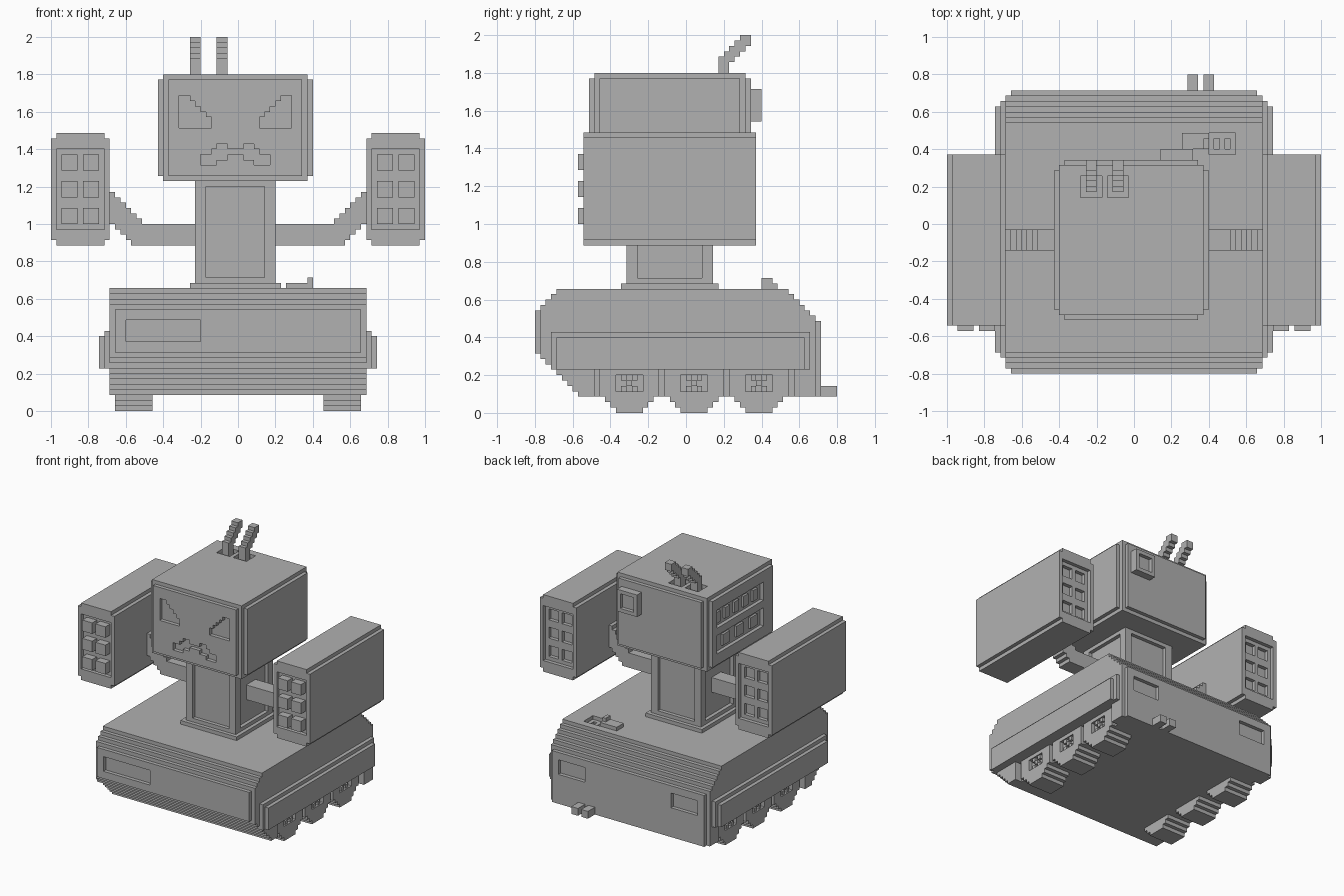
import bpy
import bmesh

U = 1 / 35  # one block of the model

cube = bpy.data.objects.get("Cube")
if cube:
    bpy.data.objects.remove(cube)

grey = bpy.data.materials.new("matte grey")
grey.use_nodes = True
grey.diffuse_color = (0.44, 0.44, 0.44, 1)
grey.node_tree.nodes["Principled BSDF"].inputs["Base Color"].default_value = (0.44, 0.44, 0.44, 1)


def prism(axis, points, a, b):
    """Solid with a flat profile, extruded along x (points y,z) or y (points x,z)."""
    return axis, points, a, b


def box(x0, x1, y0, y1, z0, z1):
    return prism("y", [(x0, z0), (x1, z0), (x1, z1), (x0, z1)], y0, y1)


def flip(solid, centre=0):
    """Mirror a solid in x about a centre."""
    axis, points, a, b = solid
    if axis == "x":
        return axis, points, 2 * centre - b, 2 * centre - a
    return axis, [(2 * centre - x, z) for x, z in points], a, b


def both(solids, centre=0):
    return solids + [flip(s, centre) for s in solids]


def stair(start, end, rise_first):
    """Stepped line of single blocks between two corners."""
    (h, v), n = start, abs(end[0] - start[0])
    dh, dv = (end[0] - h) / n, (end[1] - v) / n
    points = [start]
    for _ in range(round(n)):
        points.append((h, v + dv) if rise_first else (h + dh, v))
        h, v = h + dh, v + dv
        points.append((h, v))
    return points


def make(name, solids):
    bm = bmesh.new()
    for axis, points, a, b in solids:
        ends = []
        for d in (a, b):
            ends.append([bm.verts.new((d * U, p * U, q * U) if axis == "x" else (p * U, d * U, q * U))
                         for p, q in points])
        bm.faces.new(ends[0])
        bm.faces.new(ends[1][::-1])
        for i in range(len(points)):
            j = (i + 1) % len(points)
            bm.faces.new((ends[0][j], ends[0][i], ends[1][i], ends[1][j]))
    bmesh.ops.recalc_face_normals(bm, faces=bm.faces)
    mesh = bpy.data.meshes.new(name)
    bm.to_mesh(mesh)
    bm.free()
    mesh.materials.append(grey)
    obj = bpy.data.objects.new(name, mesh)
    bpy.context.scene.collection.objects.link(obj)
    return obj


def part(name, solids, cuts=()):
    """Build a part and carve its recesses."""
    obj = make(name, solids)
    if cuts:
        cutter = make("cutter", cuts)
        cutter.hide_render = True
        mod = obj.modifiers.new("carve", "BOOLEAN")
        mod.operation, mod.solver, mod.use_self = "DIFFERENCE", "EXACT", True
        mod.object = cutter
        graph = bpy.context.evaluated_depsgraph_get()
        carved = bpy.data.meshes.new_from_object(obj.evaluated_get(graph))
        obj.modifiers.clear()
        obj.data = carved
        bpy.data.objects.remove(cutter)
    return obj


# Hull: stepped side profile with wheel recesses, lamps and a roof hatch
profile = (stair((-20, 3), (-28, 11), True) + stair((-28, 19), (-24, 23), False)
           + stair((19, 23), (25, 17), True) + [(25, 3)])
hull_cuts = both([
    box(23, 25, -29, -27, 10, 20),   # front corners
    box(23, 25, 24, 26, 2, 18),      # back corners
    box(22, 25, -17, 20, 2, 8),      # wheel recess
    box(13, 21, 24, 26, 11, 15),     # tail lamps
]) + [
    box(-21, -7, -29, -27, 13, 17),  # front lamp
    box(14, 19, 13, 17, 22, 24),     # hatch
    box(15, 16, 14, 16, 21, 22.5),
    box(17, 18, 14, 16, 21, 22.5),
]
part("hull", [prism("x", profile, -24, 24)], hull_cuts)
part("hatch_lid", [box(9, 14, 14, 17, 22.5, 24), box(13, 14, 14, 16, 23.5, 25)])
part("tow_hitch", [box(x, x + 2, 24.5, 28, 3, 5) for x in (10, 13)])

# Side skirts
part("side_skirts", both([box(23.5, 25, -25, 23, 8, 15), box(24.5, 26, -24, 22, 8, 14)]))

# Wheels with hub recess and crossed hub pattern
for side, mirrored in (("left", False), ("right", True)):
    for n, c in enumerate((-10.5, 1.5, 13.5)):
        left = stair((c - 2.5, 0), (c - 5.5, 3), True) + [(c - 5.5, 8)]
        outline = left + [(2 * c - y, z) for y, z in reversed(left)]
        tread = prism("x", outline, 16, 23)
        hub = box(22, 24, c - 2.5, c + 2.5, 4, 7)
        studs = [box(21.5, 22.7, c + i - 0.5, c + i + 0.5, 5 + k, 6 + k)
                 for i in (-1, 0, 1) for k in (-1, 0, 1) if abs(i) == abs(k)]
        if mirrored:
            tread, hub, studs = flip(tread), flip(hub), [flip(s) for s in studs]
        part(f"{side}_wheel_{n + 1}", [tread], [hub])
        part(f"{side}_hub_{n + 1}", studs)

# Neck with a framed panel on each side
part("neck_base", [box(-9, 8, -12, 6, 22.5, 24)])
part("neck", [box(-8, 7, -11, 5, 23.5, 43.5)],
     [box(-6, 5, -12, -10, 25, 42), box(-6, 5, 4, 6, 25, 42),
      box(-9, -7, -9, 3, 25, 42), box(6, 8, -9, 3, 25, 42)])

# Arms rising in steps to the launchers
arm = prism("y", [(5, 31)] + stair((20, 31), (24, 35), True)
            + stair((24, 41), (18, 35), False) + [(5, 35)], -5, -1)
part("left_arm", [arm])
part("right_arm", [flip(arm)])

# Launcher pods with six missiles in front and six exhaust holes behind
shell = prism("y", [(25, 31), (34, 31), (34, 32), (35, 32), (35, 51), (34, 51),
                    (34, 52), (25, 52), (25, 51), (24, 51), (24, 32), (25, 32)], -19, 13)
tubes = [(x, z) for x in (26, 30) for z in (35, 40, 45)]
pod_cuts = [box(25, 34, -20, -18, 34, 49), box(25, 34, 12, 14, 34, 49)]
pod_cuts += [box(x, x + 3, 11, 12.5, z, z + 3) for x, z in tubes]
missiles = [box(x, x + 3, -20, -17.5, z, z + 3) for x, z in tubes]
part("left_launcher", [shell], pod_cuts)
part("left_missiles", missiles)
part("right_launcher", [flip(shell)], [flip(s) for s in pod_cuts])
part("right_missiles", [flip(s) for s in missiles])

# Head block with antenna sockets
part("head", [box(-14, 13, -17, 11, 43, 63)],
     [box(x, x + 4, 5, 9, 62, 64) for x in (-10, -5)])

# Face plate with angry eyes and a frowning mouth cut through
MID = -0.5
eye = prism("y", [(-11, 53), (-5, 53)] + stair((-5, 55), (-9, 59), False) + [(-11, 59)], -19, -16)
mouth = both([box(-7, -4, -19, -16, 46, 48), box(-5, -2, -19, -16, 47, 49),
              box(-4, -2, -19, -16, 47, 50)], MID) + [box(-5, 4, -19, -16, 48, 49)]
part("face_plate", [box(-13, 12, -18, -17, 44, 62)], both([eye], MID) + mouth)

# Other head plates
part("head_left_plate", [box(12.5, 14, -16, 10, 44, 62)])
part("head_back_plate", [box(-13, 12, 10.5, 12, 44, 62)])
part("head_right_plate", [box(-15, -14, -16, 10, 44, 62)],
     [box(-16, -13, -12, 8, 54, 59), box(-16, -13, -12, 8, 47, 52)])
part("grille_bars", [box(-14.6, -13.5, y, y + 2, 55, 58) for y in range(-10, 7, 4)])
part("grille_buttons", [box(-14.6, -13.5, y, y + 3, 48, 51) for y in (-10, -4, 2)])

# Box on the back of the head
part("back_box", [box(5, 11, 11.5, 14, 54, 60)], [box(6, 10, 13, 15, 55, 59)])

# Bent antennas
bend = ([(6, 61.5), (8, 61.5)] + stair((8, 65), (12, 69), False) + [(12, 70), (10, 70)]
        + stair((10, 69), (6, 65), False) + [(6, 64)])
bend = [p for i, p in enumerate(bend) if i == 0 or p != bend[i - 1]]
for name, x in (("left", -4), ("right", -9)):
    part(f"{name}_antenna", [prism("x", bend, x, x + 2)])
